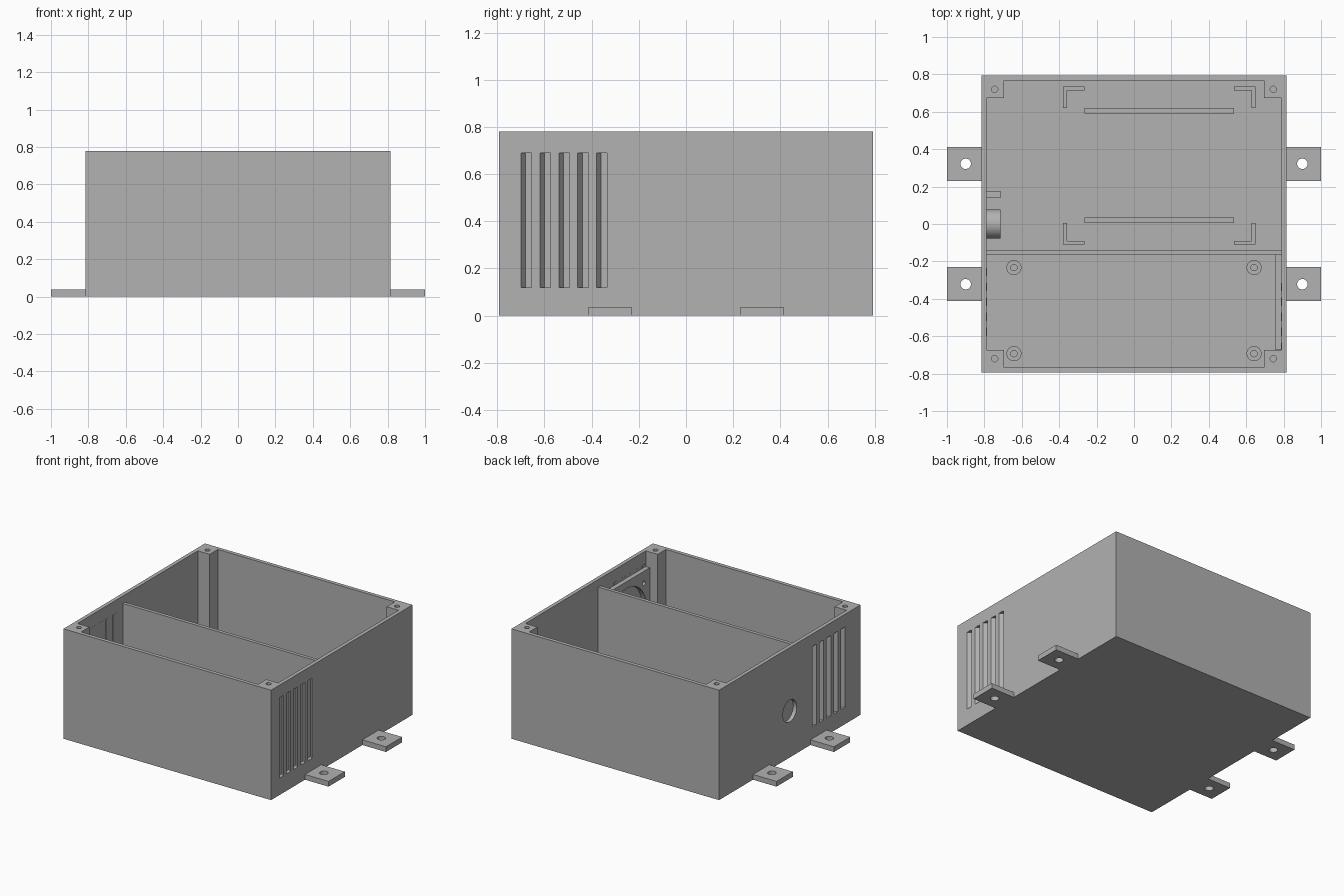
import bpy, bmesh, math
from mathutils import Matrix

if "Cube" in bpy.data.objects:
    bpy.data.objects.remove(bpy.data.objects["Cube"], do_unlink=True)

GREY = (0.445, 0.445, 0.445, 1.0)
grey = bpy.data.materials.new("matte grey")
grey.use_nodes = True
grey.diffuse_color = GREY
grey.node_tree.nodes["Principled BSDF"].inputs["Base Color"].default_value = GREY


def box(x0, x1, y0, y1, z0, z1, skew=0.0):
    """Box between limits; skew slides the +x end along y."""
    def piece(bm):
        verts = bmesh.ops.create_cube(bm, size=1)["verts"]
        for v in verts:
            east = v.co.x > 0
            v.co = (x1 if east else x0,
                    (y1 if v.co.y > 0 else y0) + (skew if east else 0),
                    z1 if v.co.z > 0 else z0)
    return piece


def rod(x, y, z, radius, depth, along_x=False):
    """Cylinder centred on a point, upright or along x."""
    def piece(bm):
        m = Matrix.Translation((x, y, z))
        if along_x:
            m = m @ Matrix.Rotation(math.pi / 2, 4, 'Y')
        bmesh.ops.create_cone(bm, cap_ends=True, segments=32, radius1=radius,
                              radius2=radius, depth=depth, matrix=m)
    return piece


def build(name, pieces):
    bm = bmesh.new()
    for piece in pieces:
        piece(bm)
    bmesh.ops.recalc_face_normals(bm, faces=bm.faces)
    mesh = bpy.data.meshes.new(name)
    bm.to_mesh(mesh)
    bm.free()
    mesh.materials.append(grey)
    obj = bpy.data.objects.new(name, mesh)
    bpy.context.collection.objects.link(obj)
    return obj


def part(name, solids, cuts=()):
    """Make a part and cut its openings."""
    obj = build(name, solids)
    bpy.ops.object.select_all(action='DESELECT')
    obj.select_set(True)
    bpy.context.view_layer.objects.active = obj
    if cuts:
        cutter = build(name + "_cutter", cuts)
        cutter.hide_render = True
        mod = obj.modifiers.new("openings", 'BOOLEAN')
        mod.operation = 'DIFFERENCE'
        mod.solver = 'EXACT'
        mod.object = cutter
        bpy.ops.object.modifier_apply(modifier=mod.name)
        bpy.data.objects.remove(cutter, do_unlink=True)
    bpy.ops.object.shade_smooth_by_angle(angle=math.radians(30))
    return obj


W, D, H = 0.815, 0.793, 0.78       # half width, half depth, height
T = 0.027                          # wall thickness
IX, IY, FLOOR = W - T, D - T, 0.027

# Open case with slanted vents on both sides and a cable hole
cuts = [box(-IX, IX, -IY, IY, FLOOR, 1)]
SLANT = 0.021
for i in range(5):
    y = -0.70 + 0.08 * i
    cuts.append(box(IX - 0.001, W + 0.001, y + SLANT, y + 0.045 + SLANT,
                    0.12, 0.69, -SLANT))
    y += 0.08
    cuts.append(box(-W - 0.001, -IX + 0.001, y, y + 0.045, 0.12, 0.69, SLANT))
cuts.append(rod(-W, 0.0, 0.33, 0.078, 0.2, True))
part("case", [box(-W, W, -D, D, 0, H)], cuts)

for sx, side in ((1, "left"), (-1, "right")):
    for sy, end in ((-1, "front"), (1, "back")):
        tag = f"{side}_{end}"
        # Lid screw post in each corner
        xs = sorted((sx * IX, sx * 0.695))
        ys = sorted((sy * IY, sy * 0.675))
        part("corner_post_" + tag, [box(*xs, *ys, FLOOR, H)],
             [rod(sx * 0.745, sy * 0.72, H, 0.017, 0.4)])
        # Mounting tab outside
        xs = sorted((sx * W, sx * 1.0))
        part("mounting_tab_" + tag,
             [box(*xs, sy * 0.322 - 0.091, sy * 0.322 + 0.091, 0, 0.037)],
             [rod(sx * 0.9, sy * 0.322, 0.02, 0.028, 0.2)])
        # Board standoff in the front bay
        x, y = sx * 0.642, -0.463 + sy * 0.23
        part("standoff_" + tag, [rod(x, y, FLOOR + 0.03, 0.04, 0.06)],
             [rod(x, y, FLOOR + 0.05, 0.017, 0.08)])
        # L-shaped locating bracket in the rear bay
        cx, cy = 0.135 + sx * 0.515, 0.3125 + sy * 0.4225
        long_x = sorted((cx, cx - sx * 0.115))
        thin_x = sorted((cx, cx - sx * 0.021))
        thin_y = sorted((cy, cy - sy * 0.02))
        long_y = sorted((cy - sy * 0.02, cy - sy * 0.115))
        part("bracket_" + tag, [box(*long_x, *thin_y, FLOOR, 0.12),
                                box(*thin_x, *long_y, FLOOR, 0.12)])

# Divider between the bays
part("divider", [box(-IX, IX, -0.165, -0.14, FLOOR, 0.727)])

# Fan plate behind the left vents
FY, FZ = -0.417, 0.405
fan_cuts = [rod(0.77, FY, FZ, 0.216, 0.2, True)]
for sy in (-1, 1):
    for sz in (-1, 1):
        fan_cuts.append(rod(0.77, FY + sy * 0.19, FZ + sz * 0.18, 0.015, 0.2, True))
part("fan_plate", [box(0.755, IX, -0.672, -0.165, 0.14, 0.67)], fan_cuts)

# Support ribs and cable rib in the rear bay
for name, y in (("front", 0.02), ("back", 0.605)):
    part("support_rib_" + name, [box(-0.265, 0.535, y - 0.015, y + 0.015, FLOOR, 0.07)])
part("cable_rib", [box(-IX, -0.71, 0.142, 0.175, FLOOR, 0.12)])
